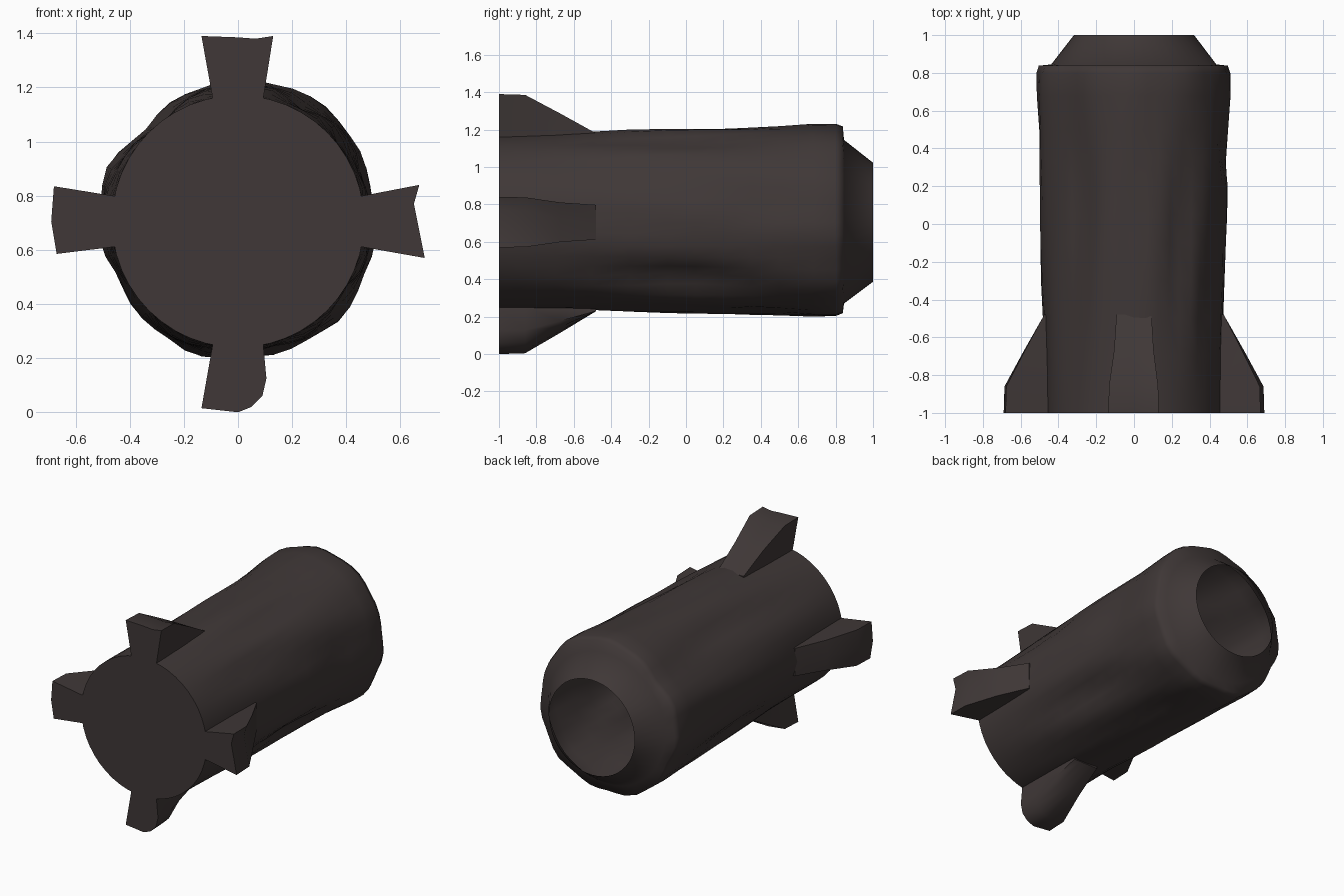
import bpy, bmesh, math
from mathutils import Vector

if "Cube" in bpy.data.objects:
    bpy.data.objects.remove(bpy.data.objects["Cube"])

CZ = 0.705
bark = bpy.data.materials.new("dark bark")
bark.diffuse_color = (0.05, 0.039, 0.038, 1)
bark.use_nodes = True
bark.node_tree.nodes["Principled BSDF"].inputs["Base Color"].default_value = bark.diffuse_color


def finish(name, bm, angle, recalc=True):
    if recalc:
        bmesh.ops.recalc_face_normals(bm, faces=bm.faces)
    me = bpy.data.meshes.new(name)
    bm.to_mesh(me)
    bm.free()
    me.materials.append(bark)
    ob = bpy.data.objects.new(name, me)
    bpy.context.collection.objects.link(ob)
    bpy.ops.object.select_all(action='DESELECT')
    bpy.context.view_layer.objects.active = ob
    ob.select_set(True)
    bpy.ops.object.shade_smooth_by_angle(angle=math.radians(angle))


def loft(bm, rings):
    for r0, r1 in zip(rings, rings[1:]):
        n = len(r0)
        for i in range(n):
            j = (i + 1) % n
            bm.faces.new((r0[i], r0[j], r1[j], r1[i]))


# bark outline at the fat end: radius every 22.5 degrees from +x
OUTLINE = [.508, .51, .532, .535, .522, .513, .487, .52,
           .518, .497, .502, .515, .505, .507, .522, .512]
# grooves: angle, y, angular width, length, depth
GROOVES = [(62, -0.1, 8, 0.6, 0.03), (-38, 0.0, 11, 0.4, 0.045), (127, 0.2, 8, 0.4, 0.025),
           (5, 0.37, 12, 0.12, 0.025), (40, -0.4, 8, 0.4, 0.025), (215, 0.0, 12, 0.5, 0.03),
           (-75, 0.4, 9, 0.15, 0.02), (-10, 0.0, 14, 0.5, -0.01)]


def bark_radius(a, y, base, k):
    s = a / (2 * math.pi) * 16
    i, f = int(s) % 16, s % 1
    shape = OUTLINE[i] * (1 - f) + OUTLINE[(i + 1) % 16] * f
    r = base + k * (shape - 0.513)
    for ga, gy, wa, wy, d in GROOVES:
        da = (math.degrees(a) - ga + 180) % 360 - 180
        r -= k * d * math.exp(-(da / wa) ** 2 - ((y - gy) / wy) ** 2)
    return r + k * 0.006 * math.sin(11 * a + 4 * y)


# thin-walled hollow trunk: closed front, stepped and tapered open back
# profile: y, radius, relief strength
profile = [(-1.0, 0.466, 0.0), (-0.9, 0.467, 0.1), (-0.7, 0.47, 0.4),
           (-0.5, 0.475, 0.7), (-0.3, 0.483, 0.9), (-0.1, 0.488, 1),
           (0.05, 0.491, 1), (0.2, 0.494, 1), (0.35, 0.498, 1), (0.5, 0.502, 1),
           (0.68, 0.512, 1), (0.8, 0.511, 1), (0.838, 0.498, 1),
           (0.845, 0.437, 0.2), (1.0, 0.318, 0.0)]
SEG = 48
bm = bmesh.new()
rings = []
for y, r, k in profile:
    ring = []
    for i in range(SEG):
        a = 2 * math.pi * i / SEG
        rr = bark_radius(a, y, r, k)
        ring.append(bm.verts.new((rr * math.cos(a), y, CZ + rr * math.sin(a))))
    rings.append(ring)
loft(bm, rings)
bm.faces.new(rings[0])
finish("hollow_trunk", bm, 72)

# four flared roots; tips are (sideways, radial) points at the front end
roots = {
    "right_root": (0, [(0.135, 0.67), (0.065, 0.65), (-0.135, 0.69)]),
    "top_root": (90, [(0.135, 0.685), (0.0, 0.68), (-0.065, 0.675), (-0.13, 0.685)]),
    "left_root": (180, [(0.12, 0.67), (0.0, 0.69), (-0.13, 0.68)]),
    "bottom_root": (270, [(0.105, 0.58), (0.09, 0.645), (0.05, 0.685), (0.0, 0.705), (-0.135, 0.69)]),
}
for name, (deg, tip) in roots.items():
    a = math.radians(deg)
    out = Vector((math.cos(a), 0, math.sin(a)))
    side = Vector((-math.sin(a), 0, math.cos(a)))
    bm = bmesh.new()
    rings = []
    for y, f, g in ((-1.0, 1, 1), (-0.86, 0.98, 0.95), (-0.67, 0.5, 0.3), (-0.48, 0, 0)):
        sec = [(0.093, 0.452)]
        for i, (t, r) in enumerate(tip):
            base = 0.093 * (1 - 2 * i / (len(tip) - 1))
            sec.append((base + (t - base) * g, 0.475 + (r - 0.475) * f))
        sec.append((-0.093, 0.452))
        rings.append([bm.verts.new(side * t + out * r + Vector((0, y, CZ))) for t, r in sec])
    loft(bm, rings)
    bm.faces.new(rings[0])
    bm.faces.new(rings[-1])
    finish(name, bm, 50)
